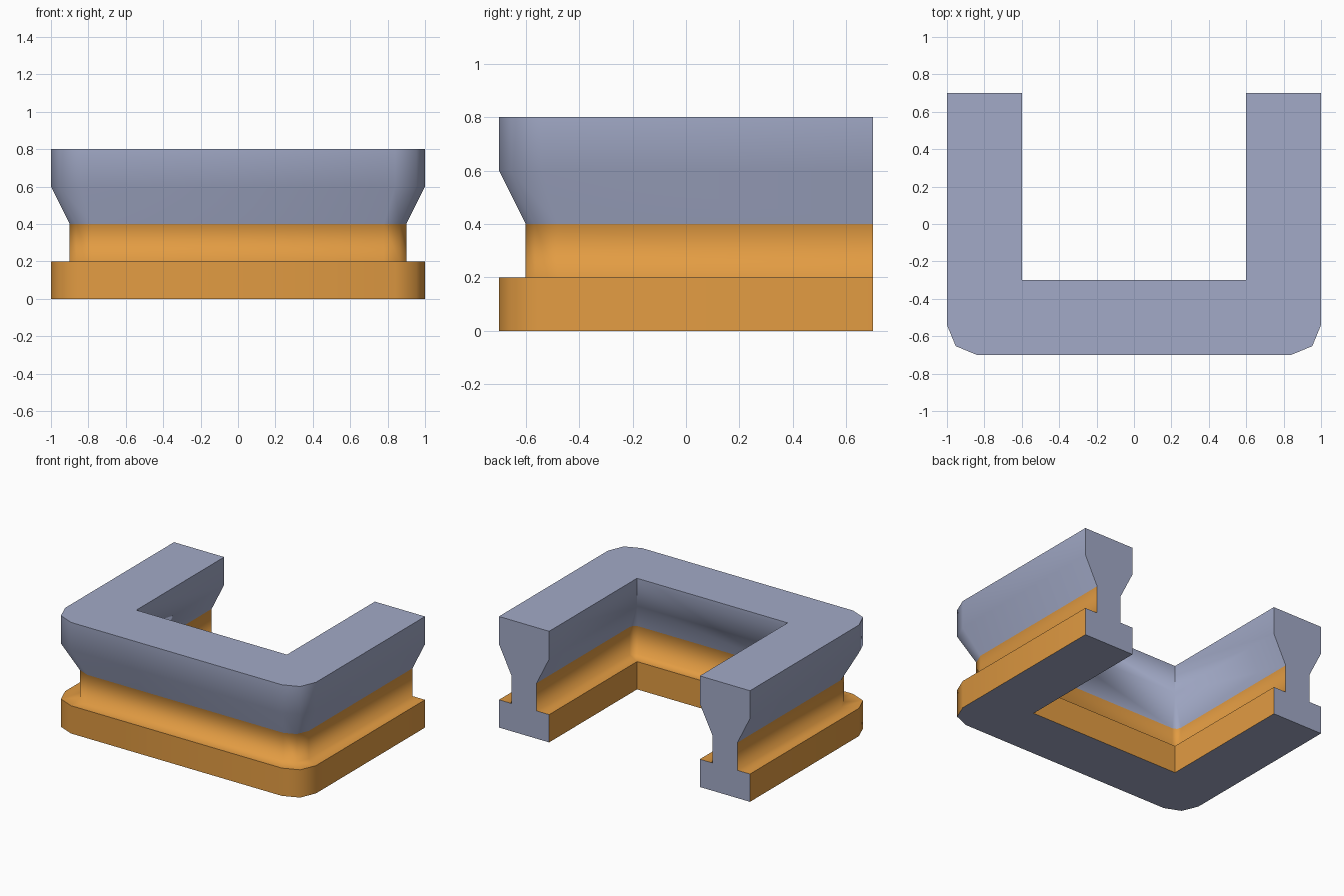
import bpy, bmesh, math

if "Cube" in bpy.data.objects:
    bpy.data.objects.remove(bpy.data.objects["Cube"])


def material(name, rgb):
    m = bpy.data.materials.new(name)
    m.diffuse_color = (*rgb, 1)
    m.use_nodes = True
    m.node_tree.nodes["Principled BSDF"].inputs["Base Color"].default_value = m.diffuse_color
    return m


# Cross-section: (offset from the rail centre line, height), counter-clockwise
right_side = [(0.2, 0.0), (0.2, 0.2), (0.1, 0.2), (0.1, 0.4), (0.2, 0.6), (0.2, 0.8)]
profile = right_side + [(-o, z) for o, z in reversed(right_side)]


def u_path(o):
    """U-shaped plan line at an offset; corners round more towards the outside."""
    x, y, r = 0.8 + o, -0.5 - o, 0.4 * (o + 0.2)
    half = [(x, 0.7)]
    for i in range(3):
        a = math.pi / 4 * i
        half.append((x - r + r * math.cos(a), y + r - r * math.sin(a)))
    return half + [(-px, py) for px, py in reversed(half)]


# Sweep the cross-section around the U
bm = bmesh.new()
rows = [[bm.verts.new((x, y, z)) for x, y in u_path(o)] for o, z in profile]
n = len(rows)
for i in range(n):
    a, b = rows[i], rows[(i + 1) % n]
    for j in range(len(a) - 1):
        bm.faces.new((a[j], a[j + 1], b[j + 1], b[j]))
for j in (0, -1):
    bm.faces.new([row[j] for row in rows])
bmesh.ops.remove_doubles(bm, verts=bm.verts, dist=1e-4)
bmesh.ops.recalc_face_normals(bm, faces=bm.faces)
bm.normal_update()

# Lower sides and ledges are orange; top, underside and cut ends stay blue-grey
for f in bm.faces:
    f.smooth = True
    top = max(v.co.z for v in f.verts)
    f.material_index = int(0.01 < top < 0.41 and f.normal.y < 0.99 or
                           0.01 < top < 0.41 and len(f.verts) <= 4)

# Hard edges everywhere except the soft fillet where web meets ledge
for e in bm.edges:
    ang = e.calc_face_angle_signed(0)
    level = all(abs(v.co.z - 0.2) < 1e-3 for v in e.verts)
    e.smooth = abs(ang) < math.radians(50) or (level and ang < 0)

mesh = bpy.data.meshes.new("u_rail")
bm.to_mesh(mesh)
bm.free()
mesh.materials.append(material("blue grey", (0.36, 0.40, 0.57)))
mesh.materials.append(material("orange", (0.76, 0.33, 0.055)))
rail = bpy.data.objects.new("u_rail", mesh)
bpy.context.collection.objects.link(rail)
